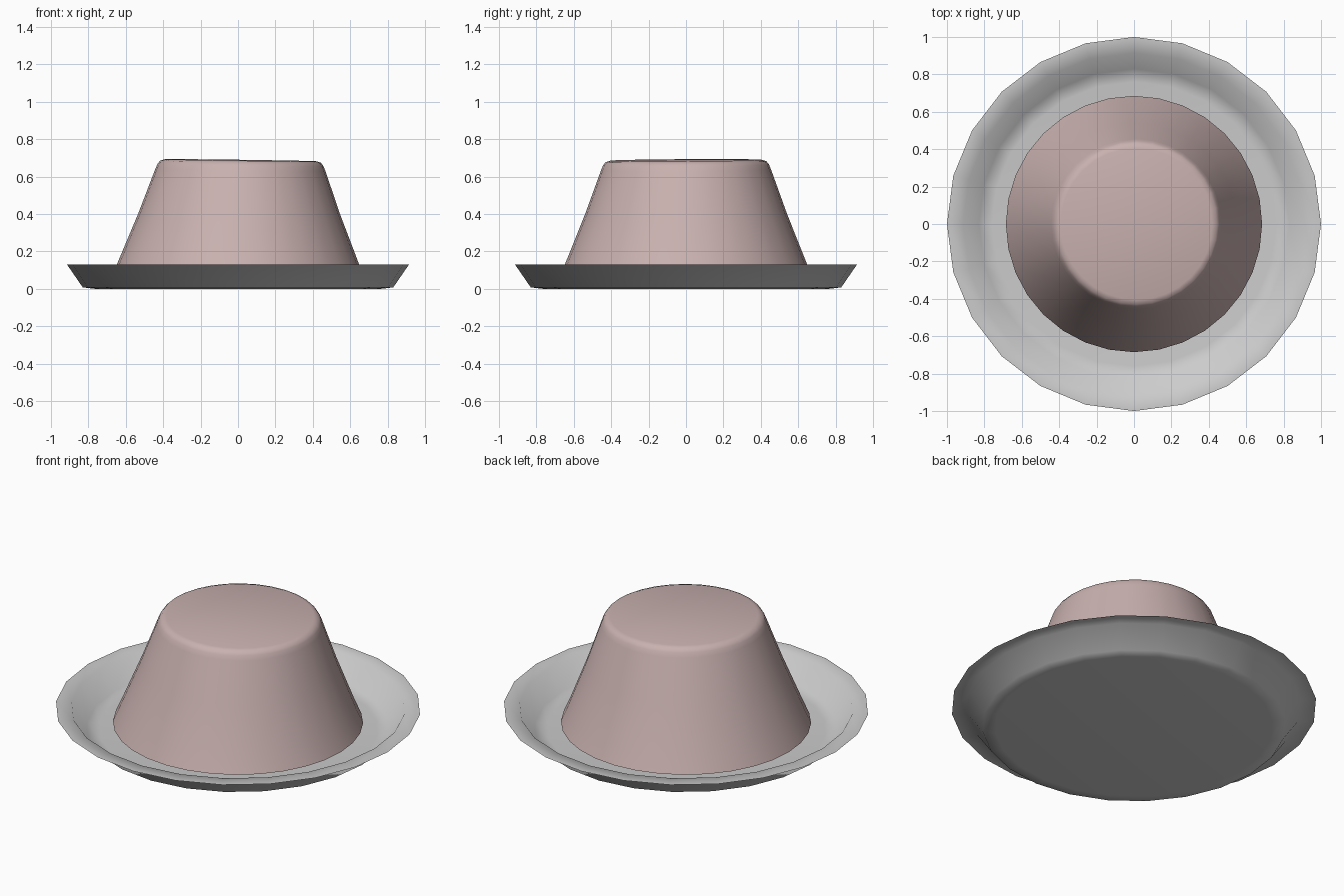
import bpy, bmesh
from math import cos, sin, tau, radians

if "Cube" in bpy.data.objects:
    bpy.data.objects.remove(bpy.data.objects["Cube"])


def lathe(name, profile, sides, cap_start=False, cap_end=False, warp=None):
    """Revolve (radius, z) points around z; optionally cap the ends."""
    bm = bmesh.new()
    rings = []
    for r, z in profile:
        ring = []
        for i in range(sides):
            a = tau * i / sides
            p = (r * cos(a), r * sin(a), z)
            ring.append(bm.verts.new(warp(*p) if warp else p))
        rings.append(ring)
    for a, b in zip(rings, rings[1:]):
        for i in range(sides):
            j = (i + 1) % sides
            bm.faces.new((a[i], a[j], b[j], b[i]))
    if cap_start:
        bm.faces.new(rings[0][::-1])
    if cap_end:
        bm.faces.new(rings[-1])
    mesh = bpy.data.meshes.new(name)
    bm.to_mesh(mesh)
    bm.free()
    obj = bpy.data.objects.new(name, mesh)
    bpy.context.collection.objects.link(obj)
    return obj


def smooth(obj, angle):
    bpy.ops.object.select_all(action='DESELECT')
    obj.select_set(True)
    bpy.context.view_layer.objects.active = obj
    bpy.ops.object.shade_smooth_by_angle(angle=radians(angle))


# Thin sheet plate: flat floor, sloped wall, flat flange (normals face up)
plate = lathe("plate", [(1.0, 0.13), (0.914, 0.13), (0.83, 0.008), (0.76, 0.0)],
              24, cap_end=True)
smooth(plate, 80)


# Cake: tapered body with rounded top edge, leaning and tilted very slightly
def lean(x, y, z):
    t = max(0.0, (z - 0.13) / 0.56)
    return (x + 0.014 * t, y, z + t * (-0.014 * x + 0.006 * y))


cake = lathe("cake", [(0.685, 0.045), (0.648, 0.13), (0.54, 0.4), (0.455, 0.635),
                      (0.444, 0.662), (0.430, 0.680), (0.405, 0.688)],
             32, cap_start=True, cap_end=True, warp=lean)
smooth(cake, 60)

mat = bpy.data.materials.new("cake_brown")
mat.diffuse_color = (0.58, 0.44, 0.43, 1)
mat.use_nodes = True
mat.node_tree.nodes["Principled BSDF"].inputs["Base Color"].default_value = mat.diffuse_color
cake.data.materials.append(mat)
